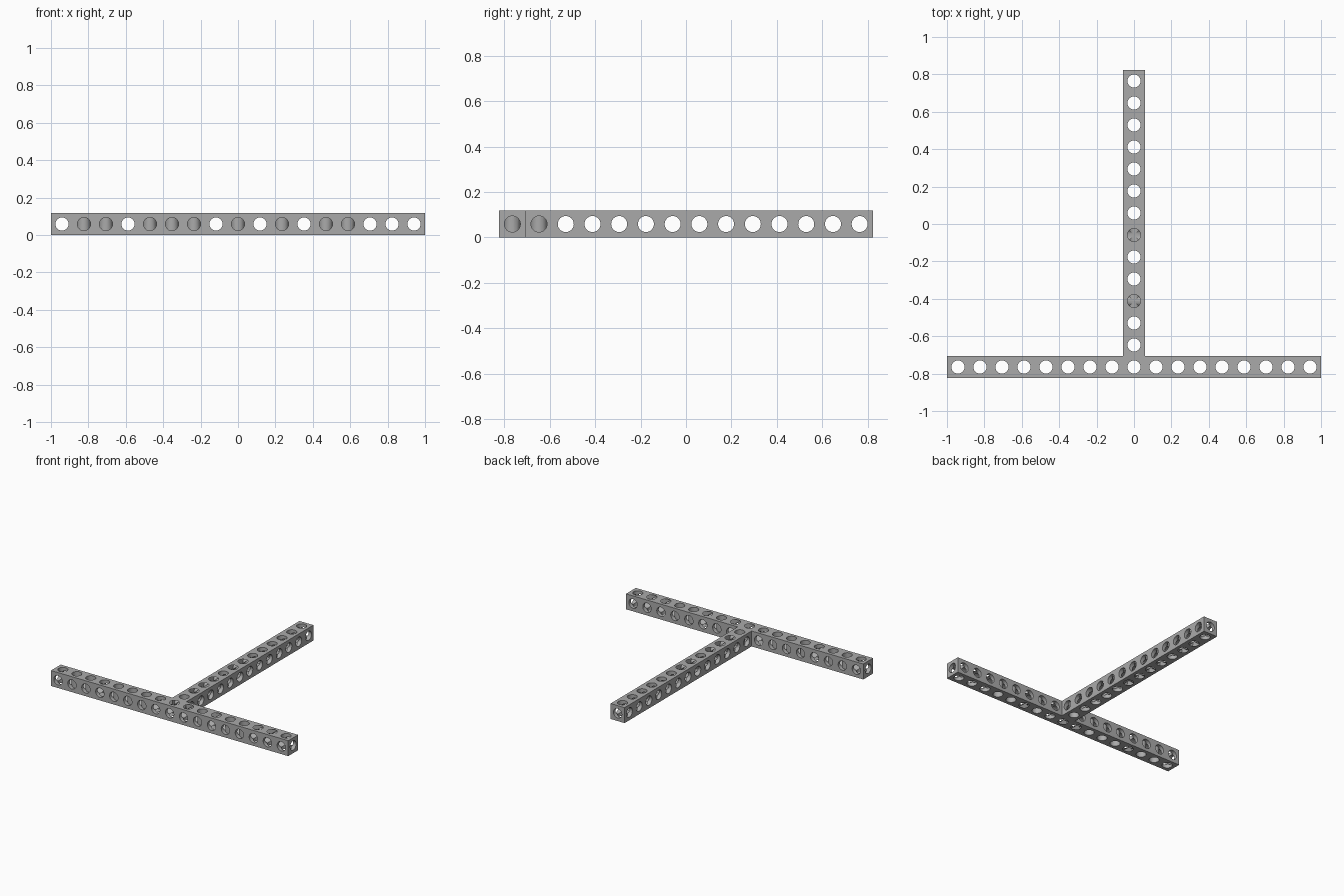
import bpy, bmesh, math
from mathutils import Matrix, Vector

cube = bpy.data.objects.get("Cube")
if cube:
    bpy.data.objects.remove(cube, do_unlink=True)

LONG, SHORT = 17, 13             # holes in the cross beam and in the stem
P = 2 / LONG                     # hole pitch, also the beam thickness
R = 0.3 * P                      # hole radius
Y0 = -(SHORT + 1) * P / 2        # front of the frame
YC = Y0 + P / 2                  # centre line of the cross beam

grey = bpy.data.materials.new("grey")
grey.use_nodes = True
COLOUR = (0.4, 0.4, 0.4, 1)
grey.diffuse_color = COLOUR
grey.node_tree.nodes["Principled BSDF"].inputs["Base Color"].default_value = COLOUR


def to_object(name, bm):
    mesh = bpy.data.meshes.new(name)
    bm.to_mesh(mesh)
    bm.free()
    mesh.materials.append(grey)
    obj = bpy.data.objects.new(name, mesh)
    bpy.context.collection.objects.link(obj)
    return obj


def drill(bm, centre, axis, length):
    turn = Vector((0, 0, 1)).rotation_difference(Vector(axis)).to_matrix().to_4x4()
    bmesh.ops.create_cone(bm, cap_ends=True, segments=32, radius1=R, radius2=R,
                          depth=length, matrix=Matrix.Translation(centre) @ turn)


# T-shaped solid: outline extruded upwards
h = P / 2
outline = [(-1, Y0), (1, Y0), (1, Y0 + P), (h, Y0 + P), (h, -Y0),
           (-h, -Y0), (-h, Y0 + P), (-1, Y0 + P)]
bm = bmesh.new()
base = bm.faces.new([bm.verts.new((x, y, 0)) for x, y in outline])
top = bmesh.ops.extrude_face_region(bm, geom=[base])
bmesh.ops.translate(bm, vec=(0, 0, P),
                    verts=[v for v in top["geom"] if isinstance(v, bmesh.types.BMVert)])
bmesh.ops.recalc_face_normals(bm, faces=bm.faces)
frame = to_object("beam_frame", bm)

# Drills grouped by direction; the lengthwise bores run through each beam
xs = [(i - LONG // 2) * P for i in range(LONG)]
ys = [YC + (i + 1) * P for i in range(SHORT)]
groups = {axis: bmesh.new() for axis in "xyz"}
drill(groups["x"], (0, YC, h), (1, 0, 0), 2.2)
drill(groups["y"], (0, 0, h), (0, 1, 0), 2.2)
for x in xs:
    drill(groups["z"], (x, YC, h), (0, 0, 1), 2 * P)
    if abs(x) > h:
        drill(groups["y"], (x, YC, h), (0, 1, 0), 2 * P)
for y in ys:
    drill(groups["z"], (0, y, h), (0, 0, 1), 2 * P)
    drill(groups["x"], (0, y, h), (1, 0, 0), 2 * P)

for axis, cut in groups.items():
    cutter = to_object("drills_" + axis, cut)
    cutter.hide_render = True
    cutter.hide_set(True)
    mod = frame.modifiers.new("holes_" + axis, 'BOOLEAN')
    mod.operation = 'DIFFERENCE'
    mod.solver = 'EXACT'
    mod.object = cutter

# Apply the cuts, then discard the drills
bpy.context.view_layer.update()
cut_mesh = bpy.data.meshes.new_from_object(
    frame.evaluated_get(bpy.context.evaluated_depsgraph_get()))
frame.modifiers.clear()
frame.data = cut_mesh
for axis in groups:
    bpy.data.objects.remove(bpy.data.objects["drills_" + axis], do_unlink=True)

bpy.ops.object.select_all(action='DESELECT')
frame.select_set(True)
bpy.context.view_layer.objects.active = frame
bpy.ops.object.shade_smooth_by_angle(angle=math.radians(30))
